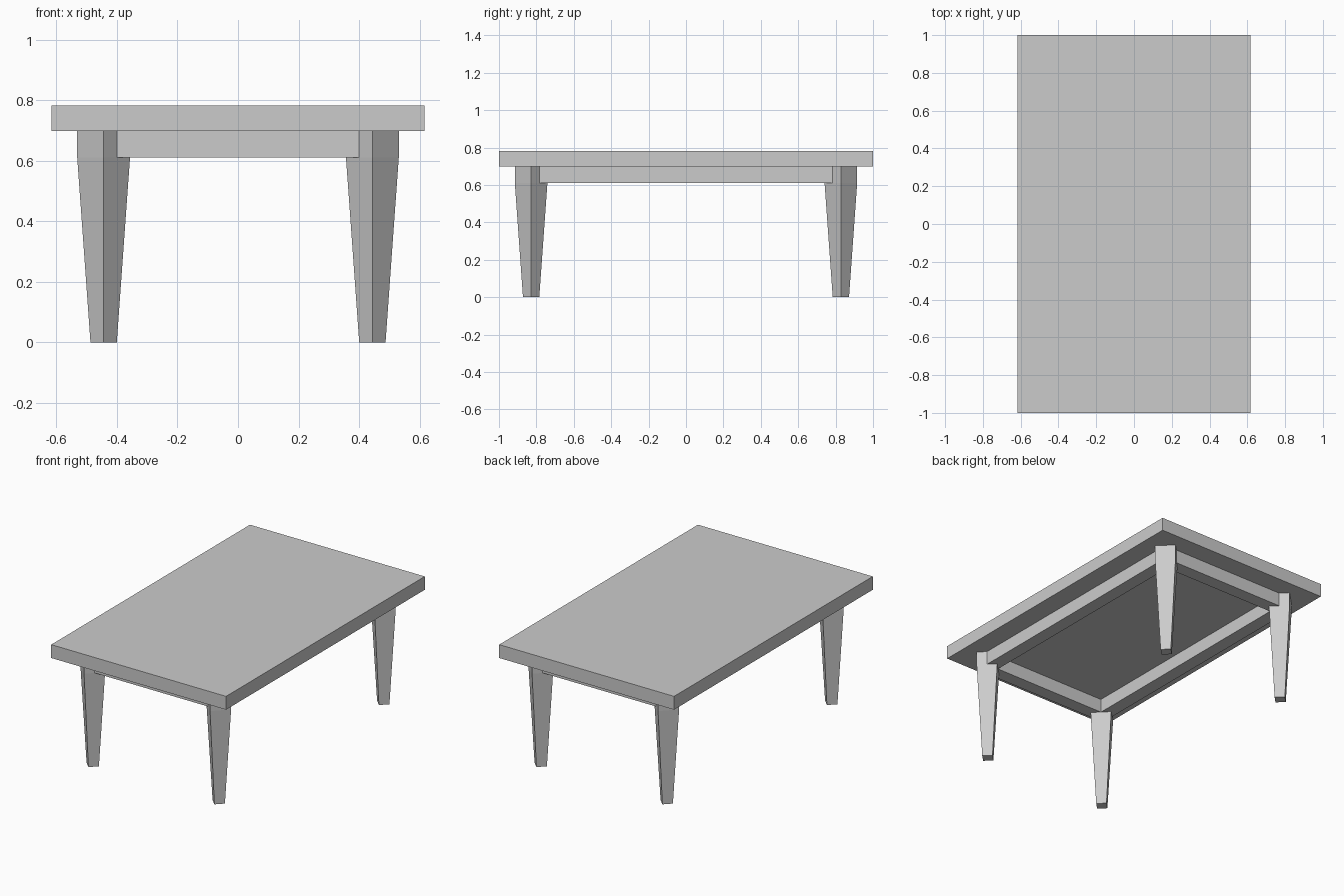
import bpy
import bmesh
from math import radians, sqrt
from mathutils import Matrix

default = bpy.data.objects.get("Cube")
if default:
    bpy.data.objects.remove(default, do_unlink=True)

GREY = (0.6, 0.6, 0.6, 1.0)
grey = bpy.data.materials.new("plain_grey")
grey.use_nodes = True
grey.diffuse_color = GREY
grey.node_tree.nodes["Principled BSDF"].inputs["Base Color"].default_value = GREY

TOP_Z, UNDERSIDE_Z, APRON_Z = 0.783, 0.698, 0.611
LEG_X, LEG_Y = 0.444, 0.828
RAIL = 0.086            # thickness of the apron rails
LEG_TOP, LEG_FOOT = 0.0872, 0.0435   # half diagonals of the leg section


def add_object(name, bm):
    bmesh.ops.recalc_face_normals(bm, faces=bm.faces)
    mesh = bpy.data.meshes.new(name)
    bm.to_mesh(mesh)
    bm.free()
    mesh.materials.append(grey)
    obj = bpy.data.objects.new(name, mesh)
    bpy.context.collection.objects.link(obj)
    return obj


def box(name, half_x, half_y, z0, z1, x=0, y=0):
    bm = bmesh.new()
    place = Matrix.Translation((x, y, (z0 + z1) / 2))
    size = Matrix.Diagonal((2 * half_x, 2 * half_y, z1 - z0, 1))
    bmesh.ops.create_cube(bm, size=1, matrix=place @ size)
    return add_object(name, bm)


def leg(name, x, y):
    # Square block turned on its corner, tapering below the apron
    bm = bmesh.new()
    side = LEG_TOP * sqrt(2)
    block = Matrix.Rotation(radians(45), 4, "Z") @ Matrix.Diagonal(
        (side, side, UNDERSIDE_Z - APRON_Z, 1))
    bmesh.ops.create_cube(bm, size=1, matrix=block)
    bmesh.ops.translate(bm, verts=bm.verts, vec=(0, 0, (UNDERSIDE_Z + APRON_Z) / 2))
    bottom = min(bm.faces, key=lambda f: f.calc_center_median().z)
    result = bmesh.ops.extrude_face_region(bm, geom=[bottom])
    foot = [v for v in result["geom"] if isinstance(v, bmesh.types.BMVert)]
    bmesh.ops.delete(bm, geom=[bottom], context="FACES_ONLY")
    taper = LEG_FOOT / LEG_TOP
    for v in foot:
        v.co = (v.co.x * taper, v.co.y * taper, 0)
    bmesh.ops.translate(bm, verts=bm.verts, vec=(x, y, 0))
    return add_object(name, bm)


# Table top
box("table_top", 0.616, 1.0, UNDERSIDE_Z, TOP_Z)

# Apron rails, centred on the legs: long ones run through, short ones fit between
for word, s in (("left", 1), ("right", -1)):
    box(word + "_apron", RAIL / 2, LEG_Y + RAIL / 2, APRON_Z, UNDERSIDE_Z, x=s * LEG_X)
for word, s in (("back", 1), ("front", -1)):
    box(word + "_apron", LEG_X - RAIL / 2, RAIL / 2, APRON_Z, UNDERSIDE_Z, y=s * LEG_Y)

# Tapered legs
for side_word, sx in (("left", 1), ("right", -1)):
    for end_word, sy in (("front", -1), ("back", 1)):
        leg(f"{end_word}_{side_word}_leg", sx * LEG_X, sy * LEG_Y)
